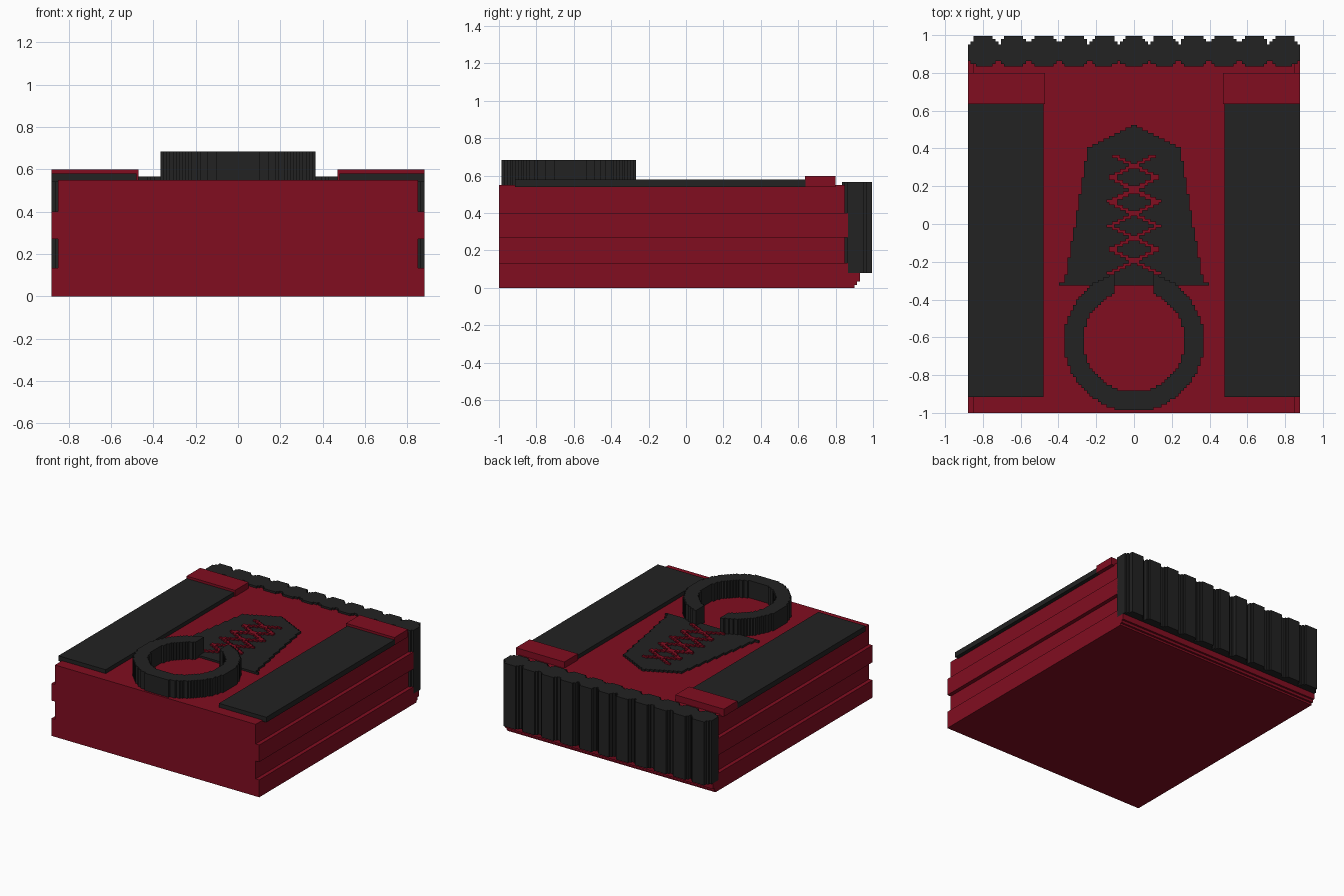
import bpy
import bmesh
from math import hypot, floor, ceil
from mathutils import Vector

cube = bpy.data.objects.get("Cube")
if cube:
    bpy.data.objects.remove(cube, do_unlink=True)

CELL = 1.76 / 120  # size of one stepped block


def material(name, rgb):
    mat = bpy.data.materials.new(name)
    mat.use_nodes = True
    color = (*rgb, 1)
    mat.diffuse_color = color
    mat.node_tree.nodes["Principled BSDF"].inputs["Base Color"].default_value = color
    return mat


RED = material("dark red", (0.22, 0.004, 0.0145))
BLACK = material("charcoal", (0.016, 0.016, 0.016))


def finish(name, bm, mat):
    bmesh.ops.recalc_face_normals(bm, faces=bm.faces)
    mesh = bpy.data.meshes.new(name)
    bm.to_mesh(mesh)
    bm.free()
    mesh.materials.append(mat)
    obj = bpy.data.objects.new(name, mesh)
    bpy.context.collection.objects.link(obj)
    return obj


def box(name, mat, x, y, z):
    bm = bmesh.new()
    bmesh.ops.create_cube(bm, size=1)
    for v in bm.verts:
        v.co = [(a + b) / 2 + c * (b - a) for c, (a, b) in zip(v.co, (x, y, z))]
    return finish(name, bm, mat)


def stepped(name, mat, inside, x, y, z):
    """Extrude every grid cell whose centre passes the inside test."""
    bm = bmesh.new()
    corners = {}

    def corner(i, j):
        if (i, j) not in corners:
            corners[i, j] = bm.verts.new((i * CELL, -1 + j * CELL, z[0]))
        return corners[i, j]

    for i in range(floor(x[0] / CELL), ceil(x[1] / CELL)):
        for j in range(floor((y[0] + 1) / CELL), ceil((y[1] + 1) / CELL)):
            if inside((i + 0.5) * CELL, -1 + (j + 0.5) * CELL):
                bm.faces.new([corner(i, j), corner(i + 1, j),
                              corner(i + 1, j + 1), corner(i, j + 1)])
    grown = bmesh.ops.extrude_face_region(bm, geom=bm.faces[:])["geom"]
    top = [g for g in grown if isinstance(g, bmesh.types.BMVert)]
    bmesh.ops.translate(bm, verts=top, vec=Vector((0, 0, z[1] - z[0])))
    return finish(name, bm, mat)


# Body: alternating wide and recessed layers, with a stepped lower back edge
layers = [
    ("body_foot_lower", 0.88, 0.90, 0, 0.015),
    ("body_foot_middle", 0.88, 0.915, 0.015, 0.035),
    ("body_foot_upper", 0.88, 0.93, 0.035, 0.08),
    ("body_lower_band", 0.88, 0.865, 0.08, 0.133),
    ("body_lower_groove", 0.85, 0.90, 0.133, 0.27),
    ("body_upper_band", 0.88, 0.865, 0.27, 0.40),
    ("body_upper_groove", 0.85, 0.90, 0.40, 0.55),
]
for name, half, back, low, high in layers:
    box(name, RED, (-half, half), (-1, back), (low, high))


# Ribbed back: a row of bevelled lobes
def in_ribs(x, y):
    pitch = 0.1587
    off = abs(x - pitch * max(-5, min(5, round(x / pitch))))
    slope = max(0, off - 0.04)
    return 0.835 + 0.75 * slope < y < 1.0 - 1.2 * slope


stepped("ribbed_back", BLACK, in_ribs, (-0.88, 0.88), (0.82, 1), (0.08, 0.565))

# Side straps and their end caps
for side, s in (("left", 1), ("right", -1)):
    box(side + "_strap", BLACK, sorted((0.48 * s, 0.88 * s)), (-0.915, 0.64), (0.54, 0.58))
    box(side + "_strap_cap", RED, sorted((0.47 * s, 0.88 * s)), (0.635, 0.80), (0.54, 0.598))


# Tongue: tapering panel with a pointed end
def in_tongue(x, y):
    if not -0.33 < y < 0.52:
        return False
    if y < -0.315:
        return abs(x) < 0.39
    if y < 0.40:
        return abs(x) < 0.37 - 0.125 * (y + 0.33) / 0.73
    return abs(x) < 0.25 * (0.525 - y) / 0.125


stepped("tongue", BLACK, in_tongue, (-0.4, 0.4), (-0.34, 0.53), (0.54, 0.565))


# Laces: two mirrored zigzags crossing along the tongue
def in_laces(x, y):
    t = (0.37 - y) / 0.126
    if not 0 <= t <= 5:
        return False
    phase = t % 1
    middle = 0.125 * (1 - 2 * phase)
    return abs(abs(x) - abs(middle)) < 0.023


stepped("laces", RED, in_laces, (-0.15, 0.15), (-0.28, 0.38), (0.56, 0.577))


# Open ring with a gap facing the tongue
def in_ring(x, y):
    r = hypot(x, y + 0.62)
    return 0.268 < r < 0.371 and not (abs(x) < 0.11 and y > -0.5)


stepped("open_ring", BLACK, in_ring, (-0.38, 0.38), (-1, -0.24), (0.54, 0.683))
